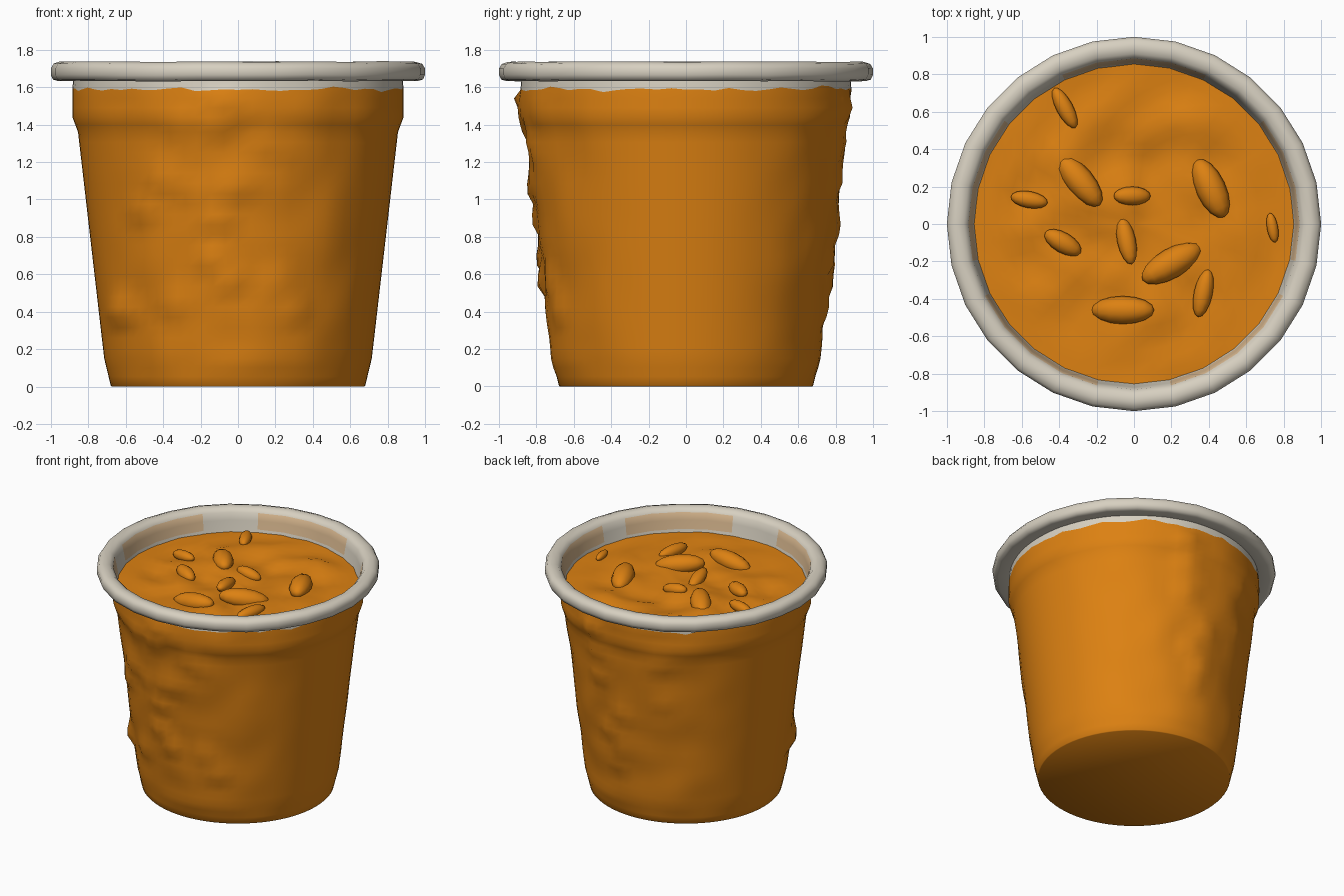
import bpy
import bmesh
import random
from math import cos, sin, pi, radians, hypot, atan2
from mathutils import Vector, Matrix, noise

random.seed(4)
if "Cube" in bpy.data.objects:
    bpy.data.objects.remove(bpy.data.objects["Cube"])


def material(name, rgb):
    m = bpy.data.materials.new(name)
    m.use_nodes = True
    m.diffuse_color = (*rgb, 1)
    m.node_tree.nodes["Principled BSDF"].inputs["Base Color"].default_value = (*rgb, 1)
    return m


ORANGE = material("orange", (0.72, 0.22, 0.006))
CREAM = material("cream", (0.68, 0.63, 0.53))
TAN = material("tan", (0.68, 0.47, 0.27))


def finish(name, bm, mats, angle=40):
    mesh = bpy.data.meshes.new(name)
    bm.to_mesh(mesh)
    bm.free()
    for m in mats:
        mesh.materials.append(m)
    ob = bpy.data.objects.new(name, mesh)
    bpy.context.collection.objects.link(ob)
    bpy.ops.object.select_all(action='DESELECT')
    ob.select_set(True)
    bpy.context.view_layer.objects.active = ob
    bpy.ops.object.shade_smooth_by_angle(angle=radians(angle))
    return ob


def lathe(profile, segs):
    """Spin (radius, height) points around z."""
    bm = bmesh.new()
    rings = [[bm.verts.new((r * cos(2 * pi * j / segs), r * sin(2 * pi * j / segs), z))
              for j in range(segs)] for r, z in profile]
    for a, b in zip(rings, rings[1:]):
        for j in range(segs):
            k = (j + 1) % segs
            bm.faces.new((a[j], a[k], b[k], b[j]))
    bmesh.ops.remove_doubles(bm, verts=bm.verts, dist=1e-5)
    return bm


def divide(points, step):
    """Add evenly spaced points along a profile."""
    out = [points[0]]
    for p, q in zip(points, points[1:]):
        n = max(1, round(hypot(q[0] - p[0], q[1] - p[1]) / step))
        out += [(p[0] + (q[0] - p[0]) * i / n, p[1] + (q[1] - p[1]) * i / n)
                for i in range(1, n + 1)]
    return out


# Tub body: tapered, with lumps pushed out on the front and back
side = divide([(0.68, 0.005), (0.715, 0.15), (0.855, 1.36), (0.885, 1.44), (0.885, 1.59)], 0.055)
bm = lathe([(0, 0), (0.675, 0)] + side + [(0.88, 1.645)], 72)

# Lumps: (x, z, front or back sign, height)
lumps = [(-0.62, 0.38, -1, 0.05), (0.3, 0.38, -1, 0.03), (-0.5, 0.92, -1, 0.03), (-0.42, 1.08, -1, 0.03)]
for z in (1.53, 1.36, 1.04, 0.87, 0.66, 0.54):
    lumps.append((random.uniform(-0.15, 0.1), z, -1, 0.045))
for z in (1.48, 1.28, 1.08, 0.83, 0.66, 0.54):
    lumps.append((random.uniform(-0.05, 0.25), z, 1, 0.04))
for s in (-1, 1):
    for i in range(8):
        lumps.append((random.uniform(-0.5, 0.4) * -s, random.uniform(0.3, 1.45), s, 0.025))

for v in bm.verts:
    x, y, z = v.co
    r = hypot(x, y)
    if z < 0.1 or z > 1.58:
        if z > 1.58:
            v.co.z += 0.03 * noise.noise(v.co * 7) if z < 1.62 else 0
        continue
    facing = max(0, abs(y) / r - 0.35) / 0.65
    push = 0.02 * facing * noise.noise(v.co * 4)
    for lx, lz, s, h in lumps:
        if y * s > 0:
            tall = 0.16 if z > lz else 0.07
            d = hypot((x - lx) / 0.1, (z - lz) / tall)
            push = max(push, h * (1 - d))
    v.co += Vector((x, y, 0)) / r * push
for f in bm.faces:
    f.material_index = int(f.calc_center_median().z > 1.6)
finish("tub_body", bm, [ORANGE, CREAM], 50)

# Rolled rim with the inner wall
rim = [(0.875, 1.642), (0.96, 1.632), (0.988, 1.64), (1.0, 1.665), (1.0, 1.70), (0.985, 1.725),
       (0.95, 1.736), (0.91, 1.73), (0.885, 1.705), (0.872, 1.65), (0.86, 1.585), (0.845, 1.53)]
bm = lathe(rim, 28)
for v in bm.verts:
    if v.co.z > 1.6:
        v.co.z += 0.005 * noise.noise(v.co * 3)
for f in bm.faces:
    c = f.calc_center_median()
    if c.z < 1.69 and c.z > 1.59 and hypot(c.x, c.y) < 0.885 and f.normal.z > -0.5:
        a = atan2(c.y, c.x)
        f.material_index = int(sin(a * 5) > -0.6)
finish("rim", bm, [CREAM, TAN], 60)

# Lumpy food surface
bm = lathe(divide([(0.86, 1.565), (0, 1.565)], 0.06), 48)
for v in bm.verts:
    fade = min(1, (0.86 - hypot(v.co.x, v.co.y)) * 5)
    v.co.z += 0.045 * fade * noise.noise(v.co * 4.5) + 0.008 * noise.noise(v.co * 9)
finish("food_surface", bm, [ORANGE], 60)

# Beans: x, y, turn, half length, half width
beans = [(-0.29, 0.23, -50, 0.17, 0.075), (0.41, 0.19, -65, 0.17, 0.08),
         (0.20, -0.21, 30, 0.18, 0.08), (-0.06, -0.46, 0, 0.17, 0.075),
         (-0.04, -0.09, -78, 0.13, 0.05), (-0.38, -0.10, -30, 0.11, 0.055),
         (-0.56, 0.13, -10, 0.10, 0.045), (0.37, -0.37, 78, 0.13, 0.05),
         (0.74, -0.02, -80, 0.08, 0.03), (-0.37, 0.62, -62, 0.12, 0.045),
         (-0.01, 0.15, 0, 0.10, 0.05)]
for i, (x, y, turn, length, width) in enumerate(beans):
    bm = bmesh.new()
    bmesh.ops.create_uvsphere(bm, u_segments=10, v_segments=8, radius=1)
    bm.transform(Matrix.Translation((x, y, 1.575)) @ Matrix.Rotation(radians(turn), 4, 'Z')
                 @ Matrix.Rotation(radians(random.uniform(-10, 10)), 4, 'Y')
                 @ Matrix.Diagonal((length, width, width * 0.9, 1))
                 @ Matrix.Rotation(pi / 2, 4, 'Y'))
    finish("bean_%d" % (i + 1), bm, [ORANGE], 60)
